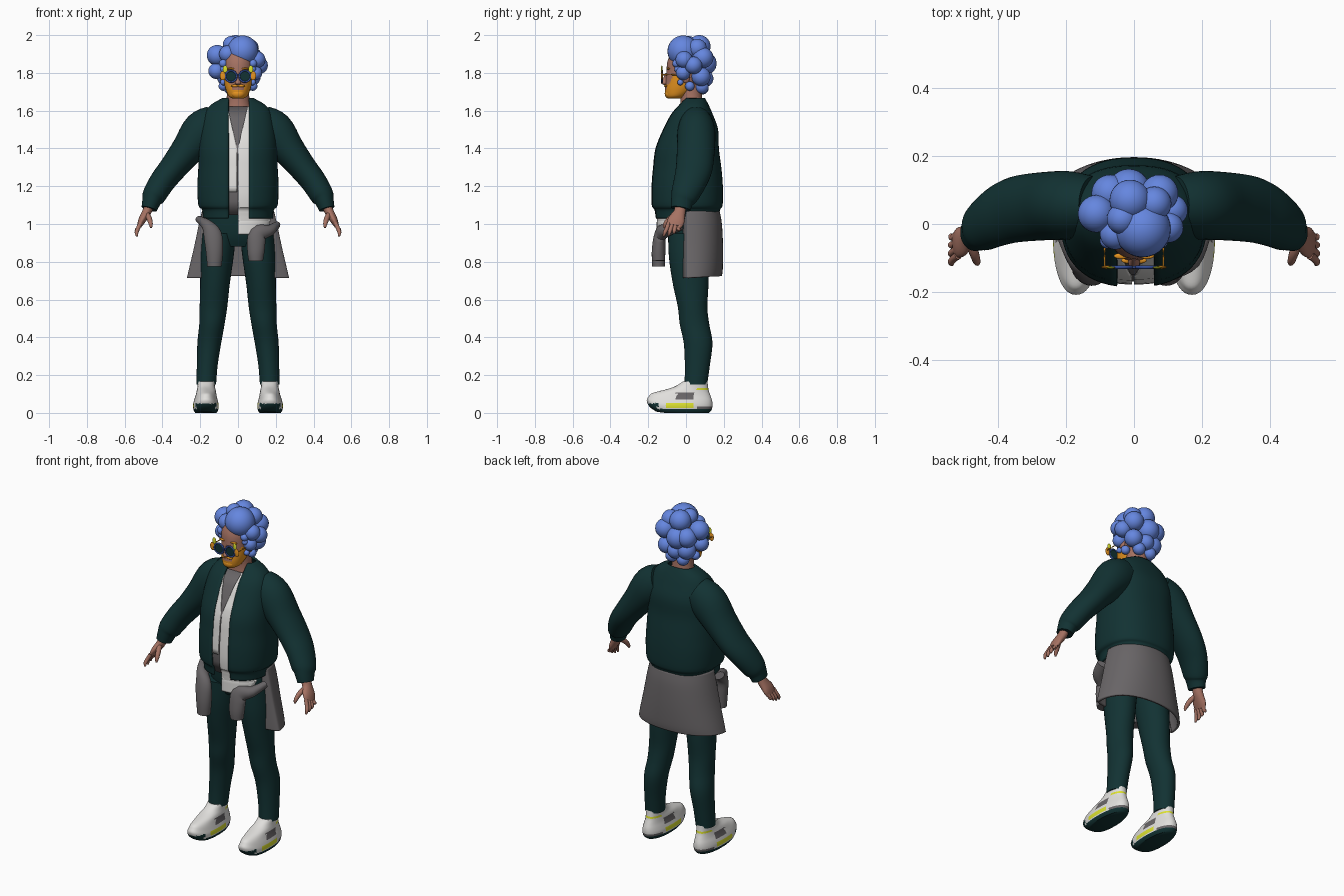
import bpy
from math import sin, cos, acos, pi, radians
from mathutils import Vector

if "Cube" in bpy.data.objects:
    bpy.data.objects.remove(bpy.data.objects["Cube"])


def material(name, *rgb):
    m = bpy.data.materials.new(name)
    m.use_nodes = True
    m.diffuse_color = (*rgb, 1)
    m.node_tree.nodes["Principled BSDF"].inputs["Base Color"].default_value = (*rgb, 1)
    return m


GREEN = material("dark green", .006, .032, .033)
GREY = material("warm grey", .14, .13, .135)
WHITE = material("off white", .75, .74, .72)
SKIN = material("skin", .38, .17, .125)
ORANGE = material("orange", .8, .3, .015)
BLUE = material("hair blue", .13, .24, .74)
YELLOW = material("yellow", .72, .76, .03)
NAVY = material("frame blue", .03, .07, .3)


def finish(obj, name, mat, angle=50):
    obj.name = name
    obj.data.materials.append(mat)
    bpy.ops.object.select_all(action="DESELECT")
    obj.select_set(True)
    bpy.context.view_layer.objects.active = obj
    bpy.ops.object.shade_smooth_by_angle(angle=radians(angle))
    return obj


def mesh_object(name, verts, faces, mat, thickness=0):
    data = bpy.data.meshes.new(name)
    data.from_pydata(verts, [], faces)
    obj = bpy.data.objects.new(name, data)
    bpy.context.collection.objects.link(obj)
    if thickness:
        mod = obj.modifiers.new("thickness", "SOLIDIFY")
        mod.thickness = thickness
    return finish(obj, name, mat)


def smooth_rows(rows, steps):
    """Run a smooth curve through rows of numbers."""
    out = []
    for i in range(len(rows) - 1):
        quad = [rows[max(0, min(len(rows) - 1, i + k))] for k in (-1, 0, 1, 2)]
        for s in range(steps):
            t = s / steps
            out.append([b + t / 2 * (c - a + t * (2*a - 5*b + 4*c - d + t * (3*(b - c) + d - a)))
                        for a, b, c, d in zip(*quad)])
    return out + [list(rows[-1])]


def power(v, p):
    return abs(v) ** p * (1 if v > 0 else -1)


def loft(name, rings, mat, flat=True, span=None, p=1, sides=32, steps=4, thickness=0, front=1):
    """Skin oval rings (x, y, z, side radius, depth radius); span opens the ring."""
    rings = smooth_rows(rings, steps)
    centres = [Vector(r[:3]) for r in rings]
    verts, faces = [], []
    count = sides + 1 if span else sides
    for i, (c, r) in enumerate(zip(centres, rings)):
        t = Vector((0, 0, 1))
        if not flat:
            t = (centres[min(i + 1, len(rings) - 1)] - centres[max(i - 1, 0)]).normalized()
        b = Vector((0, 1, 0))
        b = (b - t * b.dot(t)).normalized()
        a = b.cross(t)
        start, end = span(r[3]) if span else (0, 2 * pi)
        for j in range(count):
            ang = start + (end - start) * j / sides
            depth = r[4] * (front if sin(ang) < 0 else 1)
            verts.append(c + a * r[3] * power(cos(ang), p) + b * depth * power(sin(ang), p))
    for i in range(len(rings) - 1):
        for j in range(sides):
            k = (j + 1) % count
            faces.append((i*count + j, i*count + k, (i + 1)*count + k, (i + 1)*count + j))
    if not span:
        faces += [tuple(range(count))[::-1], tuple(range(len(verts) - count, len(verts)))]
    return mesh_object(name, verts, faces, mat, thickness)


def paint(obj, mat, rule):
    obj.data.materials.append(mat)
    for f in obj.data.polygons:
        if rule(*f.center):
            f.material_index = len(obj.data.materials) - 1


def ball(name, x, y, z, r, mat, scale=(1, 1, 1)):
    bpy.ops.mesh.primitive_uv_sphere_add(segments=28, ring_count=18, radius=r, location=(x, y, z))
    bpy.context.object.scale = scale
    return finish(bpy.context.object, name, mat)


# Open jacket body
P = .85
BODY = [(0, .005, 1.03, .185, .168), (0, .005, 1.075, .19, .175), (0, .005, 1.1, .21, .189),
        (0, .005, 1.2, .215, .19), (0, .005, 1.3, .21, .182), (0, .005, 1.4, .207, .169),
        (0, .023, 1.5, .2, .147), (0, .03, 1.58, .18, .112), (0, .04, 1.63, .145, .08),
        (0, .045, 1.668, .08, .055)]


def opening(rx):
    left, right = (acos((w / rx) ** (1 / P)) for w in (.06, .05))
    return -left, pi + right


loft("jacket_body", BODY, GREEN, span=opening, p=P, sides=56, thickness=.012)

# Shirt panels that follow the front of the body
PROFILE = smooth_rows(BODY, 8)


def panel(name, rows, inset, mat, across=12):
    verts, faces = [], []
    rows = [[u + (v - u) * s / 8 for u, v in zip(lo, hi)]
            for lo, hi in zip(rows, rows[1:]) for s in range(9)]
    for z, x0, x1 in rows:
        ring = min(PROFILE, key=lambda r: abs(r[2] - z))
        for j in range(across + 1):
            x = x0 + (x1 - x0) * j / across
            bulge = max(0, 1 - (abs(x) / ring[3]) ** (2 / P)) ** (P / 2)
            verts.append((x, ring[1] - ring[4] * bulge + inset, z))
    n = across + 1
    for i in range(len(rows) - 1):
        for j in range(across):
            faces.append((i*n + j, (i + 1)*n + j, (i + 1)*n + j + 1, i*n + j + 1))
    mesh_object(name, verts, faces, mat, .004)


panel("undershirt", [(1.05, -.1, .1), (1.62, -.1, .1)], .02, GREY)
panel("shirt_left", [(.945, 0, .15), (1.02, 0, .17), (1.09, 0, .15), (1.4, 0, .11), (1.62, .05, .1)],
      .012, WHITE)
panel("shirt_right", [(1.17, -.1, -.006), (1.4, -.1, -.006), (1.6, -.1, -.05)], .012, WHITE)

# Hips
loft("trouser_hips", [(0, .02, .88, .15, .08), (0, .02, .95, .175, .11), (0, .01, 1.1, .17, .12)], GREEN)

for s, side in ((1, "left"), (-1, "right")):
    # Trouser leg
    loft(side + "_trouser_leg", [
        (s*.168, .052, .15, .052, .06), (s*.163, .06, .25, .055, .066), (s*.152, .064, .37, .063, .076),
        (s*.138, .045, .47, .067, .078), (s*.13, .035, .56, .073, .078), (s*.122, .025, .68, .078, .094),
        (s*.112, .015, .82, .088, .105), (s*.1, .015, .95, .09, .11)], GREEN)
    # Sleeve and cuff
    loft(side + "_sleeve", [
        (s*.12, .055, 1.53, .1, .085), (s*.19, .055, 1.49, .108, .1), (s*.27, .052, 1.39, .086, .1),
        (s*.345, .043, 1.295, .073, .097), (s*.4, .022, 1.225, .068, .088),
        (s*.445, -.008, 1.15, .062, .073), (s*.458, -.02, 1.12, .05, .06),
        (s*.47, -.028, 1.08, .042, .052)], GREEN, flat=False)
    # Hand
    loft(side + "_palm", [
        (s*.468, -.028, 1.1, .024, .03), (s*.485, -.035, 1.06, .024, .032), (s*.508, -.052, 1.02, .02, .045),
        (s*.522, -.06, .99, .013, .04)], SKIN, flat=False, sides=20)
    for i in range(4):
        y, tip = -.092 + .021 * i, .935 + .007 * i * i / 2
        loft(f"{side}_finger_{i + 1}", [
            (s*.516, y, 1.005, .011, .012), (s*.53, y - .01, .975, .011, .011),
            (s*.537, y - .02 + .004 * i, (.975 + tip) / 2, .01, .01),
            (s*.535, y - .027 + .006 * i, tip, .005, .005)], SKIN, flat=False, sides=12)
    loft(side + "_thumb", [
        (s*.485, -.05, 1.055, .014, .014), (s*.47, -.085, 1.03, .014, .014),
        (s*.462, -.11, 1.0, .011, .011), (s*.46, -.118, .98, .005, .005)], SKIN, flat=False, sides=12)
    # Shoe with sole and coloured inserts
    shoe = loft(side + "_shoe", [
        (s*.17, -.02, 0, .056, .14), (s*.17, -.03, .015, .065, .165), (s*.17, -.034, .04, .068, .174),
        (s*.17, -.03, .065, .063, .168), (s*.169, -.025, .09, .056, .155),
        (s*.168, -.006, .115, .051, .127), (s*.168, .027, .138, .046, .09),
        (s*.168, .048, .165, .045, .066)], WHITE, p=.9, sides=48)
    for v in shoe.data.vertices:
        v.co.z += 2.2 * min(0, v.co.y + .1) ** 2
    paint(shoe, GREEN, lambda x, y, z: z < .02 or (y < -.15 and z < .05))
    paint(shoe, YELLOW, lambda x, y, z: (.028 < z < .052 and -.1 < y < .03) or (.122 < z < .134 and y > .06))
    paint(shoe, GREY, lambda x, y, z: (.07 < z < .11 and -.05 < y < .04) or (.02 < z < .035 and y > .05))
    # Knotted sleeve hanging at the waist
    lift = .03 if s > 0 else 0
    loft(side + "_hanging_sleeve", [
        (s*.2, -.03, 1.02 - lift, .02, .03), (s*.165, -.1, .995 - lift, .03, .035),
        (s*(.135 - lift), -.135, .945, .048, .032), (s*(.125 - lift), -.145, .86, .046, .036),
        (s*(.125 - lift), -.145, .775 + lift, .038, .034)], GREY, flat=False, sides=24)
    # Ear
    ball(side + "_ear", s*.083, .0, 1.775, .025, SKIN, (.5, .8, 1.2))
    # Spectacles
    bpy.ops.mesh.primitive_torus_add(location=(s*.037, -.127, 1.782), rotation=(pi / 2, 0, 0),
                                     major_radius=.03, minor_radius=.005)
    finish(bpy.context.object, side + "_lens_rim", NAVY)
    bpy.ops.mesh.primitive_cylinder_add(vertices=32, radius=.028, depth=.004,
                                        location=(s*.037, -.127, 1.782), rotation=(pi / 2, 0, 0))
    finish(bpy.context.object, side + "_lens", GREEN)
    ball(side + "_frame_corner", s*.08, -.127, 1.785, .02, ORANGE, (.8, .25, 1.2))
    ball(side + "_frame_tip", s*.068, -.128, 1.82, .016, YELLOW, (.8, .25, 1.2))
    loft(side + "_temple_arm", [(s*.086, -.125, 1.79, .003, .003), (s*.086, -.06, 1.79, .003, .003),
                                (s*.084, .0, 1.785, .003, .003)], ORANGE, flat=False, sides=8)

ball("frame_bridge", 0, -.127, 1.79, .014, NAVY, (1, .3, .3))

# Garment tied round the waist
skirt = loft("waist_garment", [
    (0, .01, 1.07, .19, .168), (0, .01, 1.0, .207, .18), (0, .01, .88, .232, .186),
    (0, .01, .76, .26, .185), (0, .01, .715, .27, .18)][::-1], GREY, p=.9, sides=56, thickness=.014,
    span=lambda rx: (radians(-48), radians(228)), front=.2)
for v in skirt.data.vertices:
    if v.co.z < .85:
        v.co.z += (.85 - v.co.z) * .35 * max(0, v.co.y)

# Neck and head with beard
loft("neck", [(0, .035, 1.57, .085, .07), (0, .03, 1.65, .062, .058), (0, .02, 1.75, .058, .06)], SKIN)
head = loft("head", [
    (0, -.062, 1.664, .03, .035), (0, -.052, 1.678, .05, .055), (0, -.033, 1.71, .064, .079),
    (0, -.018, 1.75, .074, .09), (0, -.012, 1.8, .079, .092), (0, -.008, 1.86, .08, .09),
    (0, 0, 1.91, .066, .076), (0, 0, 1.95, .03, .035)], SKIN, sides=64, steps=7)
paint(head, ORANGE, lambda x, y, z: y < .01 and (
    z < 1.712 or (z < 1.79 and .045 + abs(z - 1.74) * .4 < abs(x)) or (z < 1.74 and abs(x) > .03)))
loft("nose", [(0, -.108, 1.735, .006, .006), (0, -.112, 1.745, .017, .02),
              (0, -.106, 1.765, .013, .017), (0, -.098, 1.8, .008, .01)], SKIN, sides=16)
for s in (-1, 1):
    ball("moustache_half", s*.017, -.107, 1.731, .02, ORANGE, (1, .45, .35))
    ball("eyebrow", s*.037, -.094, 1.822, .022, ORANGE, (1, .4, .25))
ball("chin_beard", 0, -.088, 1.69, .033, ORANGE, (1.1, .75, .8))

# Hair of clustered balls
CURLS = [(.025, -.015, 1.915, .083), (-.012, .07, 1.94, .06), (-.11, .03, 1.893, .055),
         (-.015, .1, 1.85, .062), (.075, .09, 1.88, .055), (.112, .04, 1.84, .046),
         (.1, -.01, 1.87, .045), (-.07, .09, 1.86, .055), (-.115, .02, 1.81, .042),
         (.09, -.015, 1.8, .038), (.07, .08, 1.78, .05), (-.06, .08, 1.78, .052),
         (.035, .085, 1.725, .035), (-.04, .085, 1.72, .035), (0, .1, 1.77, .045),
         (-.055, -.03, 1.9, .045), (-.035, .015, 1.95, .045), (.06, .06, 1.93, .05)]
for c in CURLS:
    ball("hair_curl", *c, BLUE)
for s in (-1, 1):
    for y, z, r in ((-.05, 1.85, .022), (-.045, 1.82, .017), (.02, 1.73, .025), (-.03, 1.75, .016)):
        ball("small_curl", s*.078, y, z, r, BLUE)
